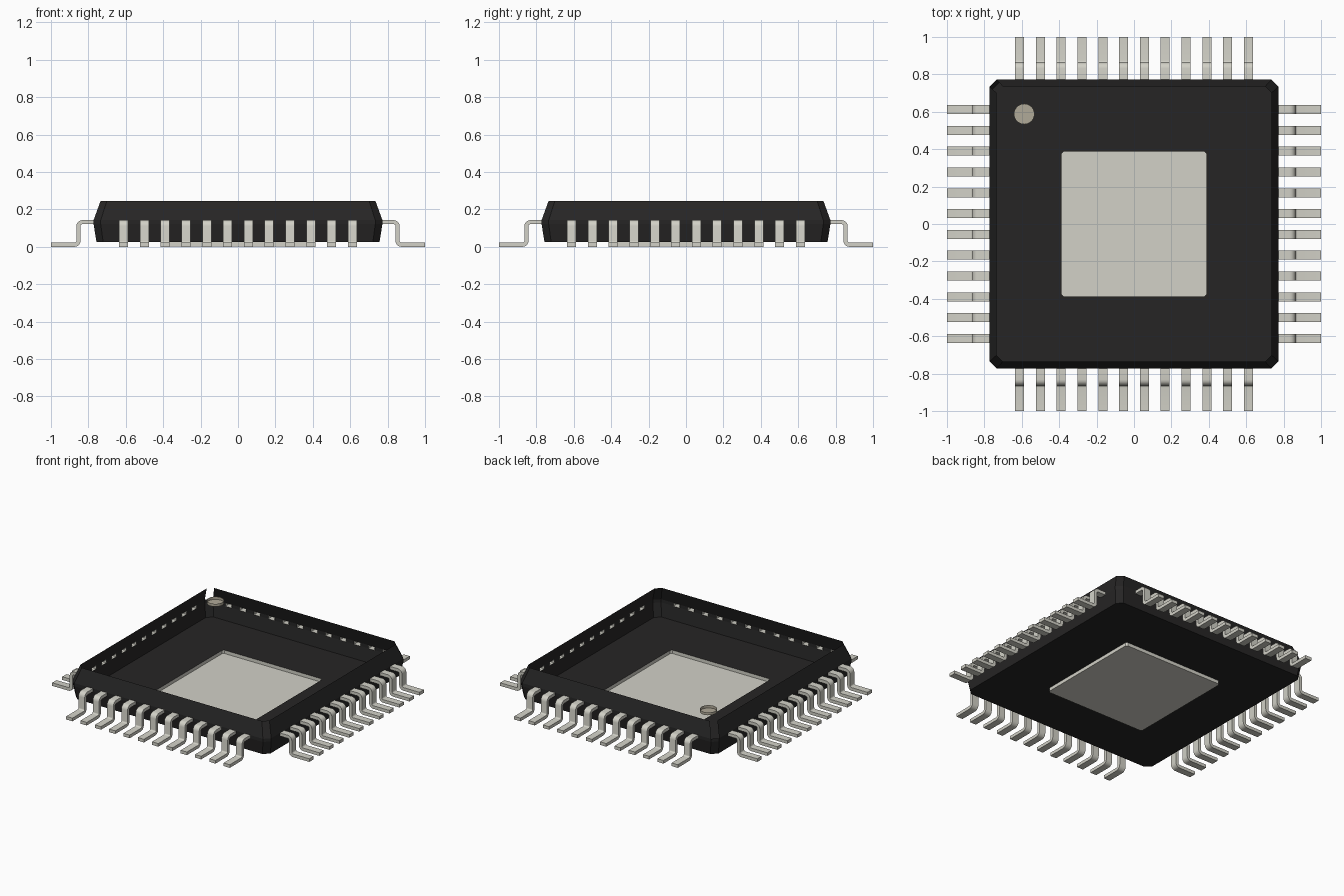
import bpy, bmesh, math

cube = bpy.data.objects.get("Cube")
if cube:
    bpy.data.objects.remove(cube)


def material(name, rgb):
    m = bpy.data.materials.new(name)
    m.use_nodes = True
    m.diffuse_color = (*rgb, 1)
    m.node_tree.nodes["Principled BSDF"].inputs["Base Color"].default_value = (*rgb, 1)
    return m


BLACK = material("black plastic", (0.0194, 0.0185, 0.0185))
METAL = material("tinned metal", (0.645, 0.638, 0.572))
BROWN = material("marker grey brown", (0.435, 0.398, 0.316))

COUNT, PITCH, LEAD_W = 12, 0.1113, 0.048
LEAD_POS = [(i - (COUNT - 1) / 2) * PITCH for i in range(COUNT)]
FLOOR, LEAD_LO, LEAD_HI, TOP = 0.027, 0.121, 0.143, 0.245


def finish(bm, name, mat, angle=30):
    bmesh.ops.remove_doubles(bm, verts=bm.verts, dist=1e-5)
    bmesh.ops.recalc_face_normals(bm, faces=bm.faces)
    me = bpy.data.meshes.new(name)
    bm.to_mesh(me)
    bm.free()
    me.materials.append(mat)
    me.shade_smooth()
    me.set_sharp_from_angle(angle=math.radians(angle))
    ob = bpy.data.objects.new(name, me)
    bpy.context.collection.objects.link(ob)
    return ob


def octagon(bm, half, cut, z):
    """Square ring with clipped corners; even edges are corners, odd edges are sides."""
    s = half - cut
    xy = [(half, s), (s, half), (-s, half), (-half, s),
          (-half, -s), (-s, -half), (s, -half), (half, -s)]
    return [bm.verts.new((x, y, z)) for x, y in xy]


def bridge(bm, a, b, skip=()):
    n = len(a)
    for i in range(n):
        if i not in skip:
            j = (i + 1) % n
            bm.faces.new((a[i], a[j], b[j], b[i]))


# Body: open-topped shell with a hole in the floor and a slot for every lead
bm = bmesh.new()
hole = octagon(bm, 0.388, 0.012, FLOOR)
base = octagon(bm, 0.757, 0.036, FLOOR)
low = octagon(bm, 0.772, 0.038, LEAD_LO)
high = octagon(bm, 0.772, 0.038, LEAD_HI)
top = octagon(bm, 0.735, 0.034, TOP)
bridge(bm, hole, base)
bridge(bm, base, low)
bridge(bm, low, high, skip=(1, 3, 5, 7))
bridge(bm, high, top, skip=(2,))          # marker corner is left open
stops = [-0.734] + [p + s * LEAD_W / 2 for p in LEAD_POS for s in (-1, 1)] + [0.734]
for k in range(4):
    c, s = round(math.cos(k * math.pi / 2)), round(math.sin(k * math.pi / 2))
    for a, b in zip(stops[::2], stops[1::2]):
        quad = [(a, LEAD_LO), (b, LEAD_LO), (b, LEAD_HI), (a, LEAD_HI)]
        bm.faces.new([bm.verts.new((0.772 * c - t * s, 0.772 * s + t * c, z))
                      for t, z in quad])
finish(bm, "package_body", BLACK, 10)

# Thermal pad: shallow tray filling the floor hole
bm = bmesh.new()
rim = octagon(bm, 0.388, 0.012, FLOOR)
bottom = octagon(bm, 0.388, 0.012, 0.003)
bridge(bm, bottom, rim)
bm.faces.new(bottom)
finish(bm, "thermal_pad", METAL)

# Corner marker: small round dimple
bm = bmesh.new()
rings = [[bm.verts.new((-0.587 + 0.055 * math.cos(i * math.tau / 24),
                        0.588 + 0.055 * math.sin(i * math.tau / 24), z))
          for i in range(24)] for z in (TOP - 0.02, TOP)]
bridge(bm, *rings)
bm.faces.new(rings[0])
finish(bm, "corner_marker", BROWN)

# Lead centre line as (x, z, normal x, normal z), with two rounded bends
path = [(0.768, 0.132, 0, 1)]
R, HALF_T, STEPS = 0.021, 0.011, 5
for i in range(STEPS + 1):
    a = math.pi / 2 * (1 - i / STEPS)
    path.append((0.832 + R * math.cos(a), 0.111 + R * math.sin(a), math.cos(a), math.sin(a)))
for i in range(STEPS + 1):
    a = math.pi * (1 + 0.5 * i / STEPS)
    path.append((0.874 + R * math.cos(a), 0.032 + R * math.sin(a), -math.cos(a), -math.sin(a)))
path.append((1.0, 0.011, 0, 1))

# One row of leads, reused on all four sides
bm = bmesh.new()
for y in LEAD_POS:
    sections = []
    for x, z, nx, nz in path:
        sections.append([bm.verts.new((x + nx * t, y + w, z + nz * t))
                         for w, t in ((-LEAD_W / 2, HALF_T), (LEAD_W / 2, HALF_T),
                                      (LEAD_W / 2, -HALF_T), (-LEAD_W / 2, -HALF_T))])
    for a, b in zip(sections, sections[1:]):
        bridge(bm, a, b)
    bm.faces.new(sections[-1])
row = finish(bm, "leads_left", METAL, 35)
for k, side in enumerate(("back", "right", "front"), 1):
    ob = bpy.data.objects.new("leads_" + side, row.data)
    ob.rotation_euler.z = k * math.pi / 2
    bpy.context.collection.objects.link(ob)
